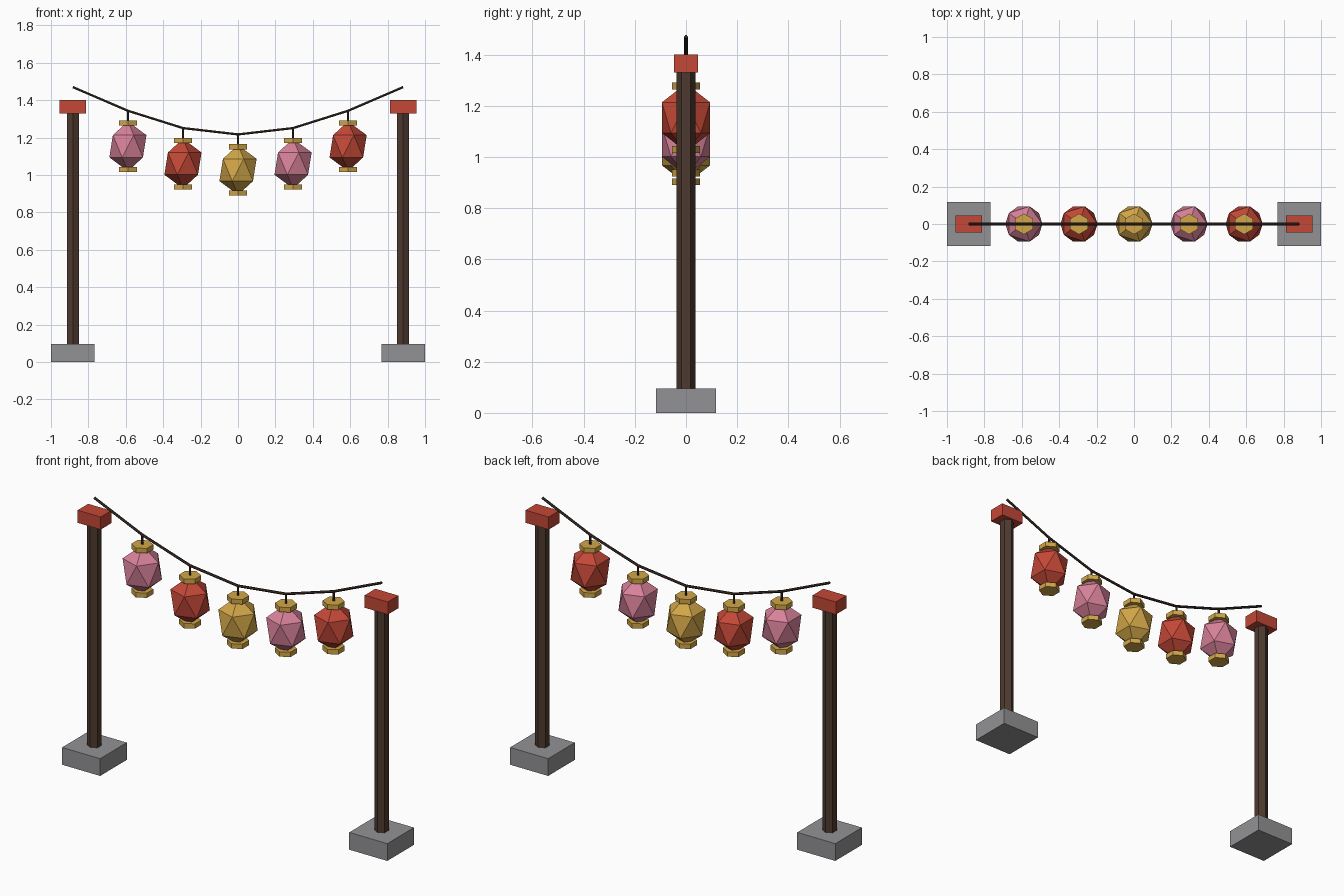
import bpy
import math
from mathutils import Vector

cube = bpy.data.objects.get("Cube")
if cube:
    bpy.data.objects.remove(cube, do_unlink=True)


def material(name, rgb):
    mat = bpy.data.materials.new(name)
    mat.use_nodes = True
    mat.diffuse_color = (*rgb, 1)
    mat.node_tree.nodes["Principled BSDF"].inputs["Base Color"].default_value = (*rgb, 1)
    return mat


STONE = material("grey stone", (0.29, 0.29, 0.30))
WOOD = material("dark brown wood", (0.076, 0.042, 0.028))
ROPE = material("dark rope", (0.05, 0.03, 0.02))
RED = material("red", (0.55, 0.065, 0.038))
GOLD = material("gold", (0.64, 0.38, 0.065))
PINK = material("pink", (0.68, 0.22, 0.32))


def finish(name, mat):
    obj = bpy.context.object
    obj.name = name
    obj.data.materials.append(mat)
    return obj


def box(name, center, size, mat):
    bpy.ops.mesh.primitive_cube_add(size=1, location=center)
    obj = finish(name, mat)
    obj.scale = size
    return obj


def rod(name, start, end, radius, mat, sides=6):
    """Flat-sided cylinder running between two points."""
    a, b = Vector(start), Vector(end)
    bpy.ops.mesh.primitive_cylinder_add(vertices=sides, radius=radius,
                                        depth=(b - a).length, location=(a + b) / 2)
    obj = finish(name, mat)
    direction = (b - a).normalized()
    # tilt in the xz plane only, so hexagons keep their corners on the y axis
    obj.rotation_euler.y = math.atan2(direction.x, direction.z)
    return obj


SPAN = 0.883
BASE_TOP, POST_TOP, CAP_TOP = 0.096, 1.33, 1.40

# Two posts with stone footings and red caps
for side, sx in (("left", 1), ("right", -1)):
    x = sx * SPAN
    box(f"{side}_footing", (x, 0, BASE_TOP / 2), (0.234, 0.234, BASE_TOP), STONE)
    rod(f"{side}_post", (x, 0, BASE_TOP), (x, 0, POST_TOP), 0.037, WOOD)
    box(f"{side}_post_cap", (x, 0, (POST_TOP + CAP_TOP) / 2),
        (0.142, 0.093, CAP_TOP - POST_TOP), RED)

# Sagging rope made of straight segments
STEPS = 6
points = [Vector((SPAN * (2 * i / STEPS - 1), 0,
                  1.47 - 0.253 * math.sin(math.pi * i / STEPS)))
          for i in range(STEPS + 1)]
for i, (a, b) in enumerate(zip(points, points[1:])):
    rod(f"rope_segment_{i + 1}", a, b, 0.007, ROPE)

# Faceted lanterns hanging from the inner rope points
for i, (p, mat) in enumerate(zip(points[1:-1], (PINK, RED, GOLD, PINK, RED)), 1):
    center = p - Vector((0, 0, 0.19))
    bpy.ops.mesh.primitive_ico_sphere_add(subdivisions=1, radius=0.111, location=center)
    finish(f"lantern_{i}_body", mat).scale.z = 1.2
    for label, s in (("top", 1), ("bottom", -1)):
        mid = center + Vector((0, 0, s * 0.124))
        half = Vector((0, 0, 0.0135))
        rod(f"lantern_{i}_{label}_collar", mid - half, mid + half, 0.0555, GOLD)
    rod(f"lantern_{i}_cord", center + Vector((0, 0, 0.13)), p, 0.0055, ROPE)
